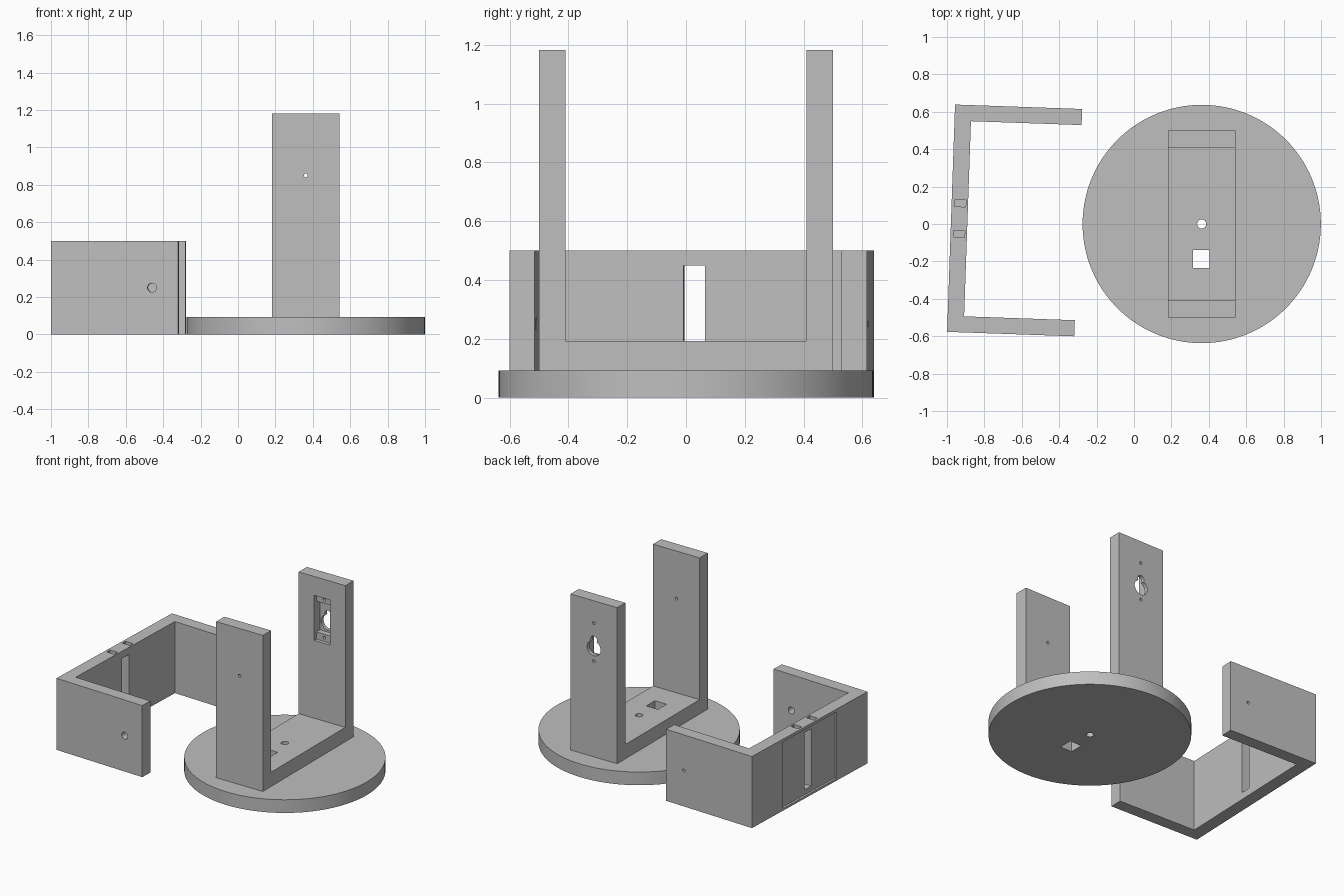
import bpy, math

if "Cube" in bpy.data.objects:
    bpy.data.objects.remove(bpy.data.objects["Cube"])

grey = bpy.data.materials.new("plain grey")
grey.diffuse_color = (0.52, 0.52, 0.52, 1)
grey.use_nodes = True
grey.node_tree.nodes["Principled BSDF"].inputs["Base Color"].default_value = grey.diffuse_color


def box(name, x, y, z):
    """Box from (min, max) pairs."""
    bpy.ops.mesh.primitive_cube_add(size=1, location=[(a + b) / 2 for a, b in (x, y, z)])
    ob = bpy.context.object
    ob.name = name
    ob.scale = [b - a for a, b in (x, y, z)]
    bpy.ops.object.transform_apply(location=True, rotation=True, scale=True)
    return ob


def rod(name, center, radius, length, axis="Z", sides=32):
    rot = (math.pi / 2, 0, 0) if axis == "Y" else (0, 0, 0)
    bpy.ops.mesh.primitive_cylinder_add(vertices=sides, radius=radius, depth=length,
                                        location=center, rotation=rot)
    ob = bpy.context.object
    ob.name = name
    bpy.ops.object.transform_apply(location=True, rotation=True, scale=True)
    return ob


def cut(part, cutters):
    """Subtract every cutter from the part and remove it."""
    for c in cutters:
        m = part.modifiers.new("cut", "BOOLEAN")
        m.operation, m.solver, m.object = "DIFFERENCE", "EXACT", c
        bpy.context.view_layer.objects.active = part
        bpy.ops.object.modifier_apply(modifier=m.name)
        bpy.data.objects.remove(c, do_unlink=True)


def channel(name, profile, axis, lo, hi):
    """U-shaped profile extruded along Y-facing (axis Z) or X."""
    n = len(profile)
    if axis == "Z":
        verts = [(a, b, h) for h in (lo, hi) for a, b in profile]
    else:
        verts = [(h, a, b) for h in (lo, hi) for a, b in profile]
    faces = [tuple(reversed(range(n))), tuple(range(n, 2 * n))]
    faces += [(i, (i + 1) % n, n + (i + 1) % n, n + i) for i in range(n)]
    me = bpy.data.meshes.new(name)
    me.from_pydata(verts, [], faces)
    ob = bpy.data.objects.new(name, me)
    bpy.context.collection.objects.link(ob)
    return ob


def finish(ob):
    ob.data.materials.clear()
    ob.data.materials.append(grey)
    bpy.ops.object.select_all(action="DESELECT")
    ob.select_set(True)
    bpy.context.view_layer.objects.active = ob
    bpy.ops.object.shade_smooth_by_angle(angle=math.radians(30))


CX = 0.362


def floor_holes():
    # pivot hole and square cable opening
    return [rod("pivot_cut", (CX, 0, 0.1), 0.024, 0.5),
            box("cable_cut", (0.315, 0.405), (-0.235, -0.14), (-0.1, 0.4))]


# Round base plate
base = rod("base_disc", (CX, 0, 0.046), 0.637, 0.092, sides=128)
cut(base, floor_holes())
finish(base)

# Upright U-shaped yoke standing on the base
yoke = channel("upright_yoke", [(-0.5, 0.092), (0.5, 0.092), (0.5, 1.182), (0.41, 1.182),
                                (0.41, 0.192), (-0.41, 0.192), (-0.41, 1.182), (-0.5, 1.182)],
               "X", CX - 0.18, CX + 0.18)
cut(yoke, floor_holes())
cut(yoke, [
    rod("axle_cut", (CX, -0.45, 0.85), 0.01, 0.3, "Y"),
    # motor seat in the rear post: shallow flange recess, deeper body pocket
    box("flange_cut", (CX - 0.06, CX + 0.06), (0.3, 0.435), (0.735, 1.05)),
    box("body_cut", (CX - 0.06, CX + 0.06), (0.3, 0.475), (0.785, 1.0)),
    # shaft opening and its smaller gear opening
    rod("shaft_cut", (CX, 0.45, 0.85), 0.052, 0.3, "Y"),
    rod("gear_cut", (CX, 0.45, 0.91), 0.025, 0.3, "Y"),
    rod("upper_screw_cut", (CX, 0.45, 1.025), 0.01, 0.3, "Y"),
    rod("lower_screw_cut", (CX, 0.45, 0.76), 0.01, 0.3, "Y")])
finish(yoke)

# Separate wide bracket lying on the ground, turned slightly
bracket = channel("wide_bracket", [(0, -0.608), (0.68, -0.608), (0.68, -0.522), (0.088, -0.522),
                                   (0.088, 0.522), (0.68, 0.522), (0.68, 0.608), (0, 0.608)],
                  "Z", 0, 0.5)
cut(bracket, [
    # shallow panel and through slot in the long wall
    box("panel_cut", (-0.1, 0.015), (-0.283, 0.283), (0.015, 0.48)),
    box("slot_cut", (-0.1, 0.3), (-0.036, 0.036), (0.05, 0.45)),
    # large and small pivot holes in the arms
    rod("large_pivot_cut", (0.54, -0.565, 0.25), 0.024, 0.3, "Y"),
    rod("small_pivot_cut", (0.54, 0.565, 0.25), 0.01, 0.3, "Y")])
# nut pockets in the top edge
cut(bracket, [box("pocket_cut", (0.016, 0.076), (v - 0.018, v + 0.018), (0.4, 0.6))
              for v in (-0.083, 0.081)])
bracket.location = (-0.978, 0.031, 0)
bracket.rotation_euler = (0, 0, math.radians(-2))
finish(bracket)
